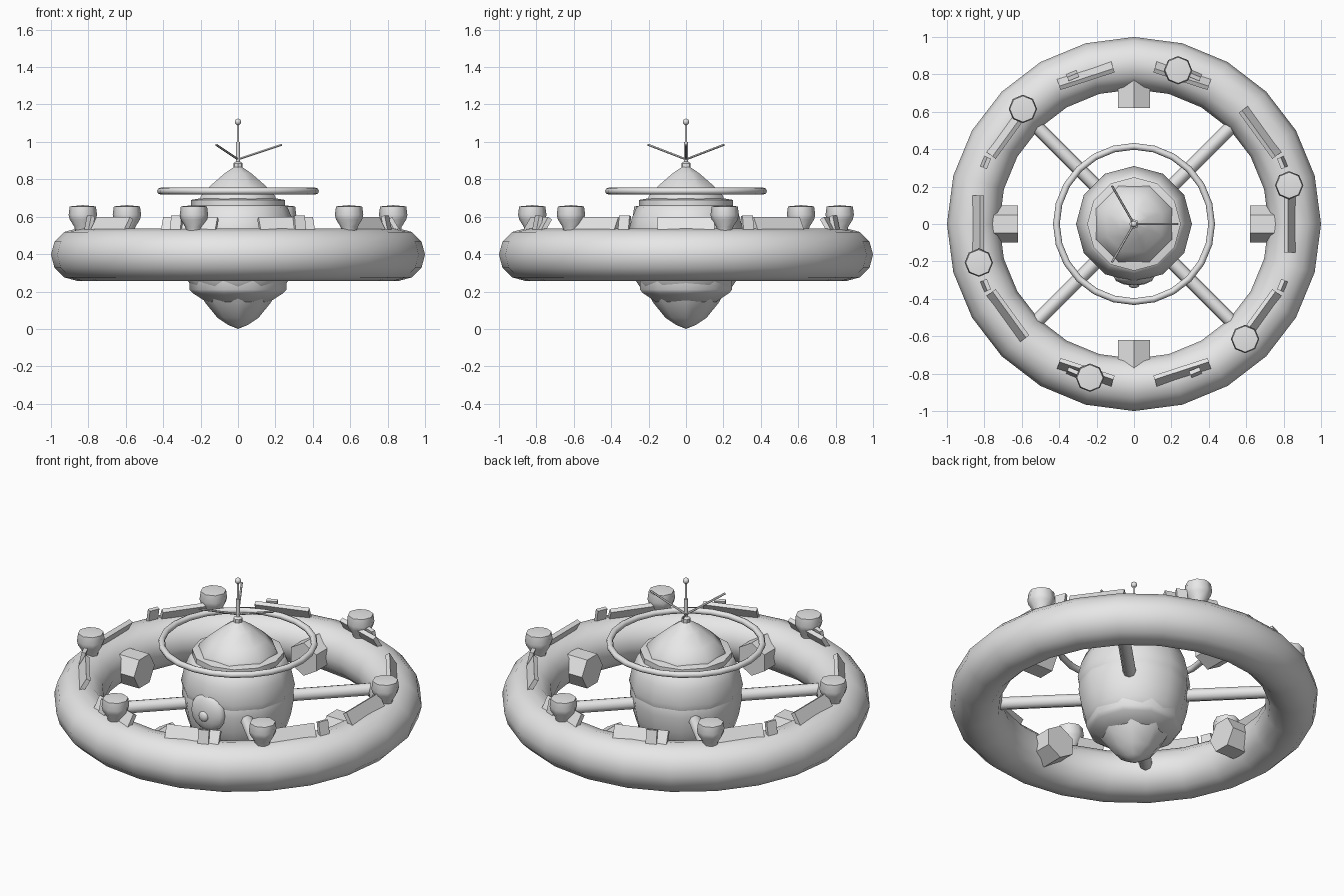
import bpy
import bmesh
from math import radians, cos, sin, tau
from mathutils import Vector, Matrix

if "Cube" in bpy.data.objects:
    bpy.data.objects.remove(bpy.data.objects["Cube"], do_unlink=True)

grey = bpy.data.materials.new("hull_grey")
grey.use_nodes = True
grey.diffuse_color = (0.8, 0.8, 0.8, 1)
grey.node_tree.nodes["Principled BSDF"].inputs["Base Color"].default_value = (0.8, 0.8, 0.8, 1)


def finish(name, bm, matrix=None, smooth=45):
    """Turn a bmesh into a shaded, coloured object."""
    bmesh.ops.recalc_face_normals(bm, faces=bm.faces)
    mesh = bpy.data.meshes.new(name)
    bm.to_mesh(mesh)
    bm.free()
    mesh.materials.append(grey)
    ob = bpy.data.objects.new(name, mesh)
    bpy.context.collection.objects.link(ob)
    if matrix is not None:
        ob.matrix_world = matrix
    if smooth:
        bpy.ops.object.select_all(action="DESELECT")
        ob.select_set(True)
        bpy.context.view_layer.objects.active = ob
        bpy.ops.object.shade_smooth_by_angle(angle=radians(smooth))
    return ob


def lathe(name, profile, sides, matrix=None, turn=0, smooth=45):
    """Revolve (radius, height) points about z; radius 0 makes a tip."""
    bm = bmesh.new()
    rings = []
    for r, z in profile:
        if r == 0:
            rings.append([bm.verts.new((0, 0, z))] * sides)
        else:
            rings.append([bm.verts.new((r * cos(tau * i / sides + turn),
                                        r * sin(tau * i / sides + turn), z))
                          for i in range(sides)])
    for a, b in zip(rings, rings[1:]):
        for i in range(sides):
            j = (i + 1) % sides
            corners = list(dict.fromkeys((a[i], a[j], b[j], b[i])))
            bm.faces.new(corners)
    for ring in (rings[0], rings[-1]):
        if ring[0] is not ring[1]:
            bm.faces.new(ring)
    return finish(name, bm, matrix, smooth)


def torus(name, major, minor, z, sides, tube_sides):
    bpy.ops.mesh.primitive_torus_add(major_radius=major, minor_radius=minor, location=(0, 0, z),
                                     major_segments=sides, minor_segments=tube_sides)
    ob = bpy.context.object
    ob.name = name
    ob.data.materials.append(grey)
    bpy.ops.object.shade_smooth()


def rod(name, start, end, radius, sides, turn=0):
    start, end = Vector(start), Vector(end)
    axis = end - start
    matrix = Matrix.Translation(start) @ axis.to_track_quat("Z", "Y").to_matrix().to_4x4()
    lathe(name, [(radius, 0), (radius, axis.length)], sides, matrix, turn, 50)


def ball(name, centre, radius, scale=(1, 1, 1)):
    bm = bmesh.new()
    bmesh.ops.create_uvsphere(bm, u_segments=12, v_segments=8, radius=radius)
    finish(name, bm, Matrix.Translation(centre) @ Matrix.Diagonal((*scale, 1)), 60)


def plate(name, degrees, radius, z, size, lean):
    """Box on the ring: x is radial, y follows the ring, lean tips it inward."""
    bm = bmesh.new()
    bmesh.ops.create_cube(bm, size=1, matrix=Matrix.Diagonal((*size, 1)))
    matrix = (Matrix.Rotation(radians(degrees), 4, "Z") @ Matrix.Translation((radius, 0, z))
              @ Matrix.Rotation(radians(-lean), 4, "Y"))
    finish(name, bm, matrix, 0)


def polar(radius, degrees, z):
    a = radians(degrees)
    return (radius * cos(a), radius * sin(a), z)


# Outer habitat ring and thin halo ring
torus("habitat_ring", 0.86, 0.14, 0.397, 24, 12)
torus("halo_ring", 0.415, 0.018, 0.737, 24, 8)

# Central hull, built from nested turned shells
lathe("upper_hull", [(0.30, 0.46), (0.31, 0.50), (0.29, 0.59), (0.265, 0.65), (0.25, 0.66),
                     (0.25, 0.69), (0.19, 0.70)], 12)
lathe("lower_hull", [(0.27, 0.55), (0.30, 0.49), (0.305, 0.42), (0.29, 0.33), (0.27, 0.26),
                     (0.23, 0.20), (0.15, 0.15)], 12)
lathe("lower_collar", [(0.26, 0.29), (0.26, 0.21), (0.24, 0.19), (0.17, 0.145)], 10)
lathe("keel_cone", [(0.22, 0.22), (0.175, 0.14), (0.11, 0.06), (0.05, 0.02), (0, 0)], 8)
lathe("top_dome", [(0.22, 0.69), (0.215, 0.71), (0.16, 0.765), (0.08, 0.83),
                   (0.025, 0.865), (0, 0.875)], 8, turn=tau / 16)

# Round dish on the front of the hull
ball("front_dish", (0, -0.28, 0.43), 0.11, (1, 0.45, 1))
ball("dish_feed", (0, -0.325, 0.42), 0.03, (1, 0.6, 1))

# Antenna mast with three whiskers
lathe("antenna_base", [(0.025, 0.85), (0.025, 0.885), (0.012, 0.895)], 8)
rod("antenna_lower_mast", (0, 0, 0.88), (0, 0, 1.0), 0.011, 8)
rod("antenna_upper_mast", (0, 0, 0.99), (0, 0, 1.10), 0.006, 8)
ball("antenna_tip", (0, 0, 1.107), 0.017)
for k in range(3):
    rod("antenna_whisker", polar(0.01, 120 * k, 0.91), polar(0.235, 120 * k, 0.985), 0.006, 6)

# Four spokes and four inner docking ports
for k in range(4):
    rod("spoke", polar(0.2, 45 + 90 * k, 0.4), polar(0.78, 45 + 90 * k, 0.4), 0.036, 8)
    rod("docking_port", polar(0.62, 90 * k, 0.4), polar(0.78, 90 * k, 0.4), 0.098, 6,
        tau / 12 if k % 2 else 0)

# Six pods standing on the ring
pod = [(0.035, 0.49), (0.045, 0.545), (0.07, 0.585), (0.076, 0.61), (0.07, 0.655), (0, 0.662)]
for k in range(6):
    lathe("ring_pod", pod, 8, Matrix.Translation(polar(0.855, 14 + 60 * k, 0)))

# Ten leaning panels and eight small fins around the ring
for k in range(10):
    plate("ring_panel", 36 * k, 0.835, 0.555, (0.025, 0.305, 0.085), 30)
for k in range(8):
    plate("ring_fin", 22.5 + 45 * k, 0.86, 0.56, (0.022, 0.06, 0.09), 12)
